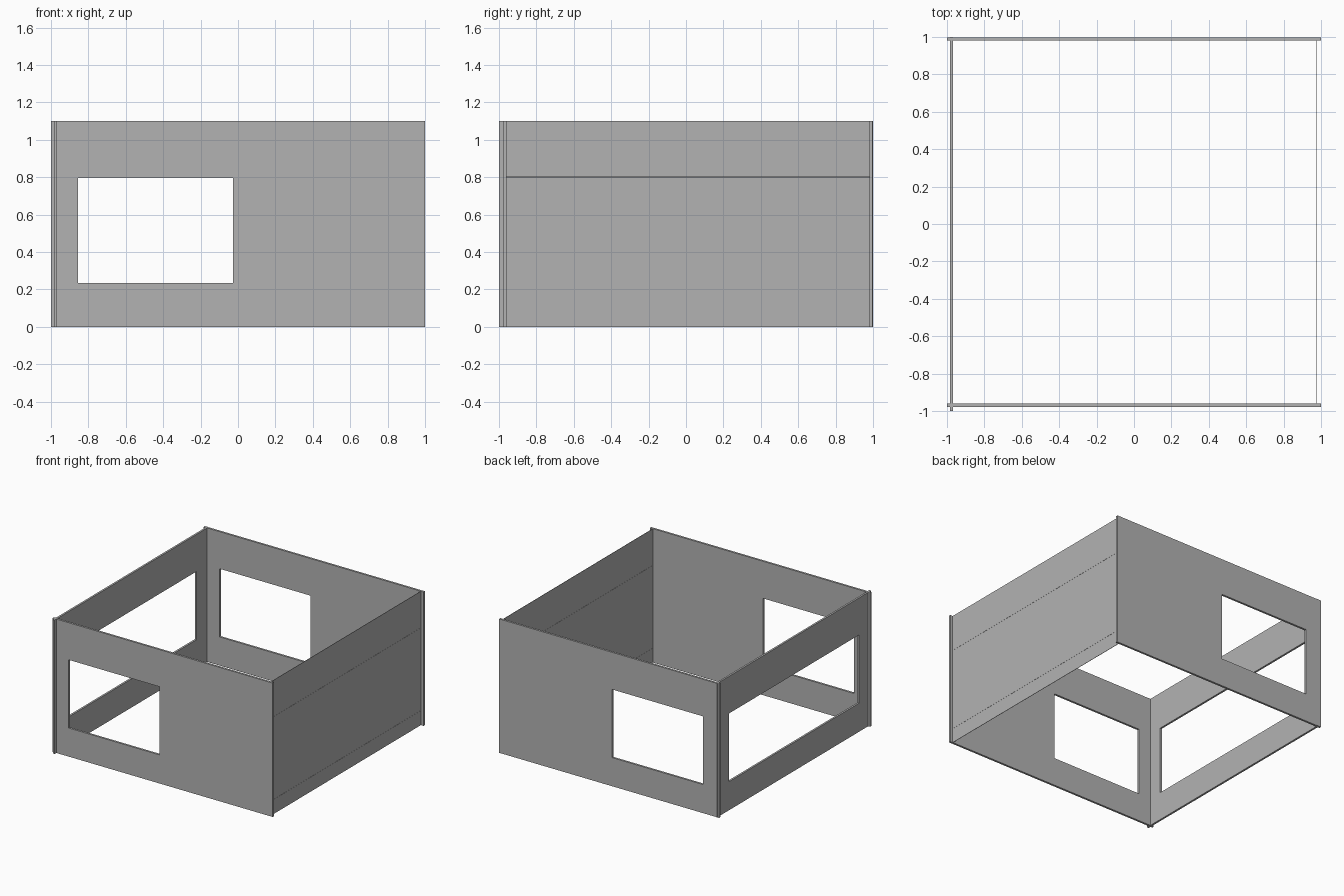
import bpy

default = bpy.data.objects.get("Cube")
if default:
    bpy.data.objects.remove(default, do_unlink=True)

grey = bpy.data.materials.new("plain_grey")
grey.use_nodes = True
grey.diffuse_color = (0.45, 0.45, 0.45, 1)
grey.node_tree.nodes["Principled BSDF"].inputs["Base Color"].default_value = (0.45, 0.45, 0.45, 1)

HEIGHT = 1.1
SILL, LINTEL = 0.235, 0.795


def slab(name, bounds, axis, a, b, hole=None):
    """Upright wall along x or y, thick from a to b, with an optional window."""
    u0, u1, z0, z1 = bounds

    def point(u, t, z):
        return (u, t, z) if axis == "x" else (t, u, z)

    def ring(l, r, bottom, top, t):
        return [point(l, t, bottom), point(r, t, bottom),
                point(r, t, top), point(l, t, top)]

    verts = ring(u0, u1, z0, z1, a) + ring(u0, u1, z0, z1, b)
    faces = [(i, (i + 1) % 4, (i + 1) % 4 + 4, i + 4) for i in range(4)]
    if hole:
        verts += ring(*hole, a) + ring(*hole, b)
        for i in range(4):
            j = (i + 1) % 4
            faces += [(i, i + 8, j + 8, j),               # first side frame
                      (i + 4, j + 4, j + 12, i + 12),     # second side frame
                      (i + 8, i + 12, j + 12, j + 8)]     # window reveal
    else:
        faces += [(3, 2, 1, 0), (4, 5, 6, 7)]
    if axis == "y":
        faces = [f[::-1] for f in faces]
    mesh = bpy.data.meshes.new(name)
    mesh.from_pydata(verts, [], faces)
    mesh.materials.append(grey)
    obj = bpy.data.objects.new(name, mesh)
    bpy.context.collection.objects.link(obj)
    return obj


# Front and back walls with matching windows
small_window = (-0.855, -0.027, SILL, LINTEL)
slab("front_wall", (-1, 1, 0, HEIGHT), "x", -0.978, -0.961, small_window)
slab("back_wall", (-1, 1, 0, HEIGHT), "x", 0.981, 0.998, small_window)

# Side wall with one wide window
slab("right_wall", (-1, 1, 0, HEIGHT), "y", -0.983, -0.967,
     (-0.845, 0.845, SILL, LINTEL))

# Thin side wall made of butted panels
columns = [-0.978, -0.49, 0.53, 0.998]
rows = [0, 0.12, 0.8, HEIGHT]
GAP = 0.0005
for c in range(3):
    for r in range(3):
        slab(f"left_panel_{c + 1}_{r + 1}",
             (columns[c] + GAP * (c > 0), columns[c + 1] - GAP * (c < 2),
              rows[r] + GAP * (r > 0), rows[r + 1] - GAP * (r < 2)),
             "y", 0.973, 0.976)
